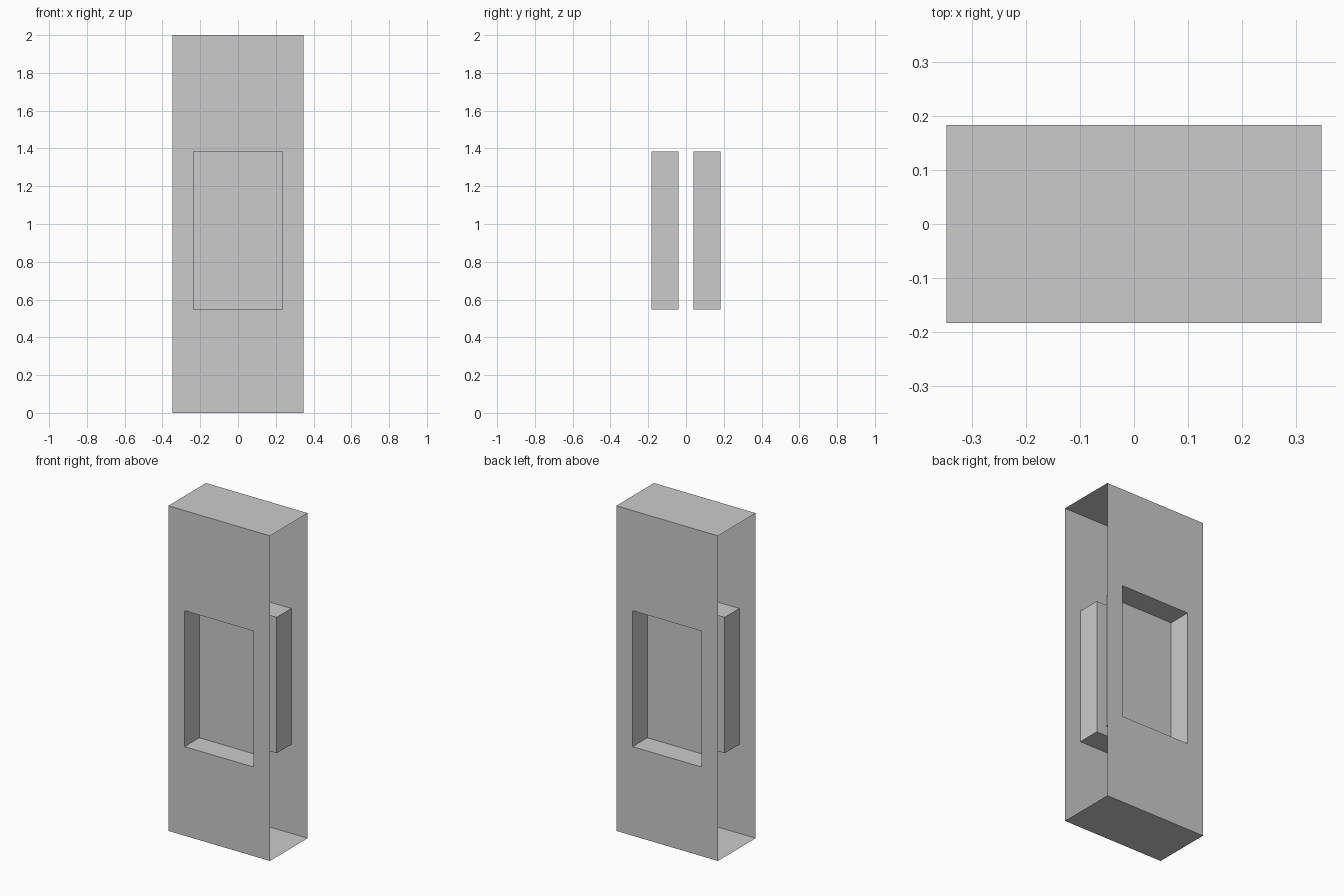
import bpy, bmesh, math

if "Cube" in bpy.data.objects:
    bpy.data.objects.remove(bpy.data.objects["Cube"])

HALF_W, HALF_D, HEIGHT = 0.346, 0.183, 2.0
OPEN_W, OPEN_Z0, OPEN_Z1 = 0.235, 0.548, 1.384
POCKET_Y = 0.04


def finish(bm, name):
    mesh = bpy.data.meshes.new(name)
    bm.to_mesh(mesh)
    bm.free()
    obj = bpy.data.objects.new(name, mesh)
    bpy.context.collection.objects.link(obj)
    return obj


def panel(name, turn):
    """Thin upright sheet with a rectangular pocket pushed inward."""
    bm = bmesh.new()

    def ring(hw, z0, z1, y):
        return [bm.verts.new((x, y, z)) for x, z in
                ((-hw, z0), (hw, z0), (hw, z1), (-hw, z1))]

    rings = [ring(HALF_W, 0, HEIGHT, -HALF_D),
             ring(OPEN_W, OPEN_Z0, OPEN_Z1, -HALF_D),
             ring(OPEN_W, OPEN_Z0, OPEN_Z1, -POCKET_Y)]
    for a, b in zip(rings, rings[1:]):
        for i in range(4):
            j = (i + 1) % 4
            bm.faces.new((a[i], a[j], b[j], b[i]))
    bm.faces.new(rings[-1])
    finish(bm, name).rotation_euler.z = turn


def plate(name, z, up):
    """Flat sheet closing the top or bottom."""
    bm = bmesh.new()
    corners = [(-HALF_W, -HALF_D), (HALF_W, -HALF_D), (HALF_W, HALF_D), (-HALF_W, HALF_D)]
    face = bm.faces.new([bm.verts.new((x, y, z)) for x, y in corners])
    if not up:
        face.normal_flip()
    finish(bm, name)


# Front and back walls with pockets; the two sides stay open
panel("front_panel", 0)
panel("back_panel", math.pi)

# Top and bottom plates
plate("top_plate", HEIGHT, True)
plate("bottom_plate", 0, False)
